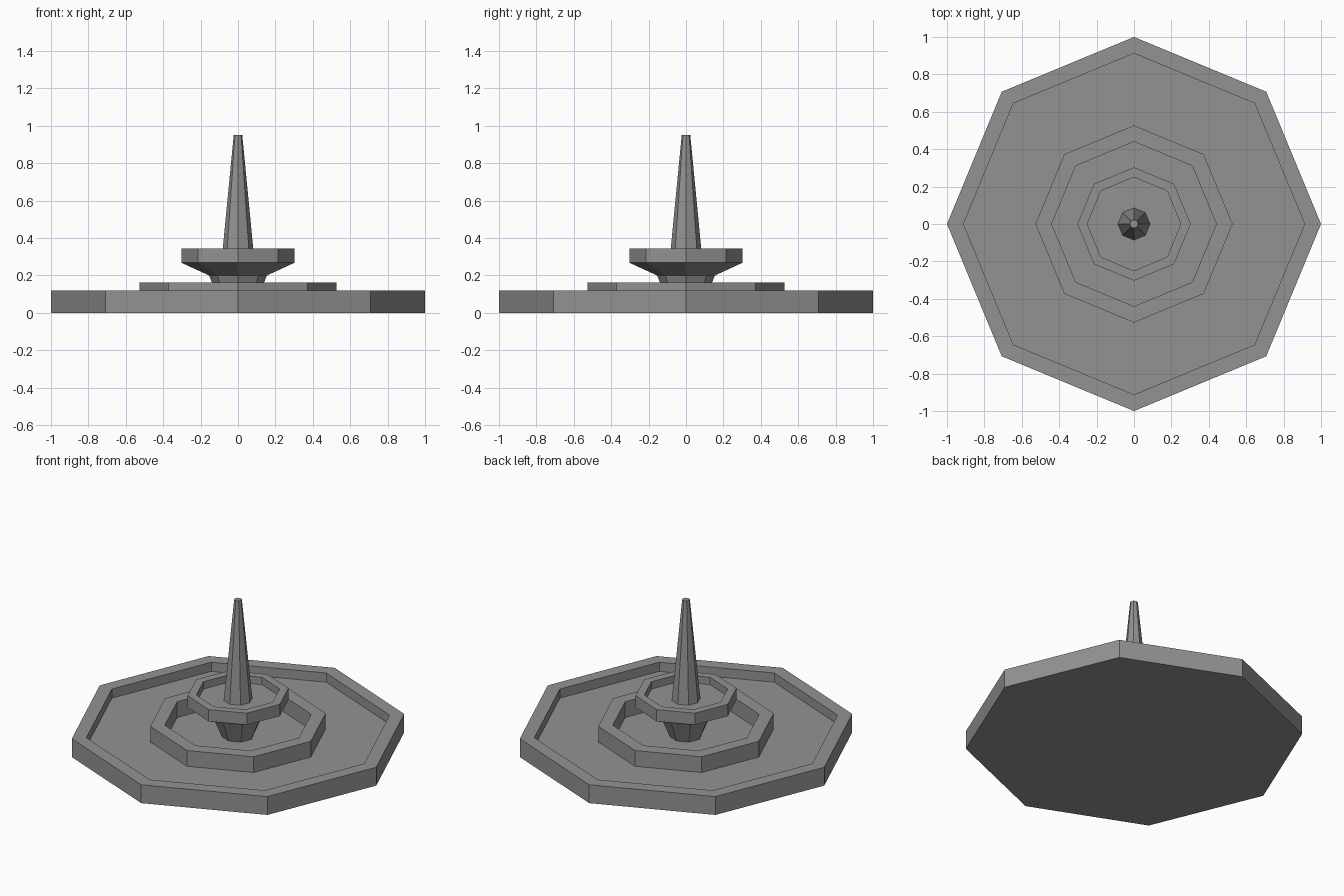
import bpy, bmesh
from math import sin, cos, pi

if "Cube" in bpy.data.objects:
    bpy.data.objects.remove(bpy.data.objects["Cube"])

SIDES = 8

# Dark stone colour shared by all parts
stone = bpy.data.materials.new("dark_stone")
stone.diffuse_color = (0.29, 0.29, 0.29, 1)
stone.use_nodes = True
stone.node_tree.nodes["Principled BSDF"].inputs["Base Color"].default_value = stone.diffuse_color


def lathe(name, profile, closed=False):
    """Spin a (radius, z) profile into an eight-sided part; radius 0 makes a pole."""
    bm = bmesh.new()
    rings = []
    for r, z in profile:
        if r == 0:
            rings.append([bm.verts.new((0, 0, z))] * SIDES)
        else:
            rings.append([bm.verts.new((r * cos(2 * pi * i / SIDES),
                                        r * sin(2 * pi * i / SIDES), z))
                          for i in range(SIDES)])
    pairs = list(zip(rings, rings[1:]))
    if closed:
        pairs.append((rings[-1], rings[0]))
    for a, b in pairs:
        for i in range(SIDES):
            j = (i + 1) % SIDES
            quad = list(dict.fromkeys((a[i], a[j], b[j], b[i])))
            bm.faces.new(quad)
    # merge the flat pole fans into single faces
    bmesh.ops.dissolve_limit(bm, angle_limit=0.01, verts=bm.verts, edges=bm.edges)
    bmesh.ops.recalc_face_normals(bm, faces=bm.faces)
    mesh = bpy.data.meshes.new(name)
    bm.to_mesh(mesh)
    bm.free()
    mesh.materials.append(stone)
    obj = bpy.data.objects.new(name, mesh)
    bpy.context.collection.objects.link(obj)
    return obj


# Wide outer basin with a shallow recessed floor
lathe("outer_basin", [(0, 0), (1, 0), (1, 0.12), (0.912, 0.12), (0.912, 0.06), (0, 0.06)])

# Raised ring wall standing on the basin floor
lathe("inner_ring", [(0.527, 0.06), (0.527, 0.163), (0.44, 0.163), (0.44, 0.06)], closed=True)

# Flared pedestal carrying the upper bowl
lathe("pedestal", [(0, 0.06), (0.096, 0.06), (0.155, 0.2), (0, 0.2)])

# Upper bowl with a sloping underside and recessed floor
lathe("upper_bowl", [(0, 0.2), (0.155, 0.2), (0.303, 0.268), (0.303, 0.345),
                     (0.25, 0.345), (0.25, 0.297), (0, 0.297)])

# Tapered central spire
lathe("spire", [(0, 0.297), (0.086, 0.297), (0.023, 0.95), (0, 0.95)])
